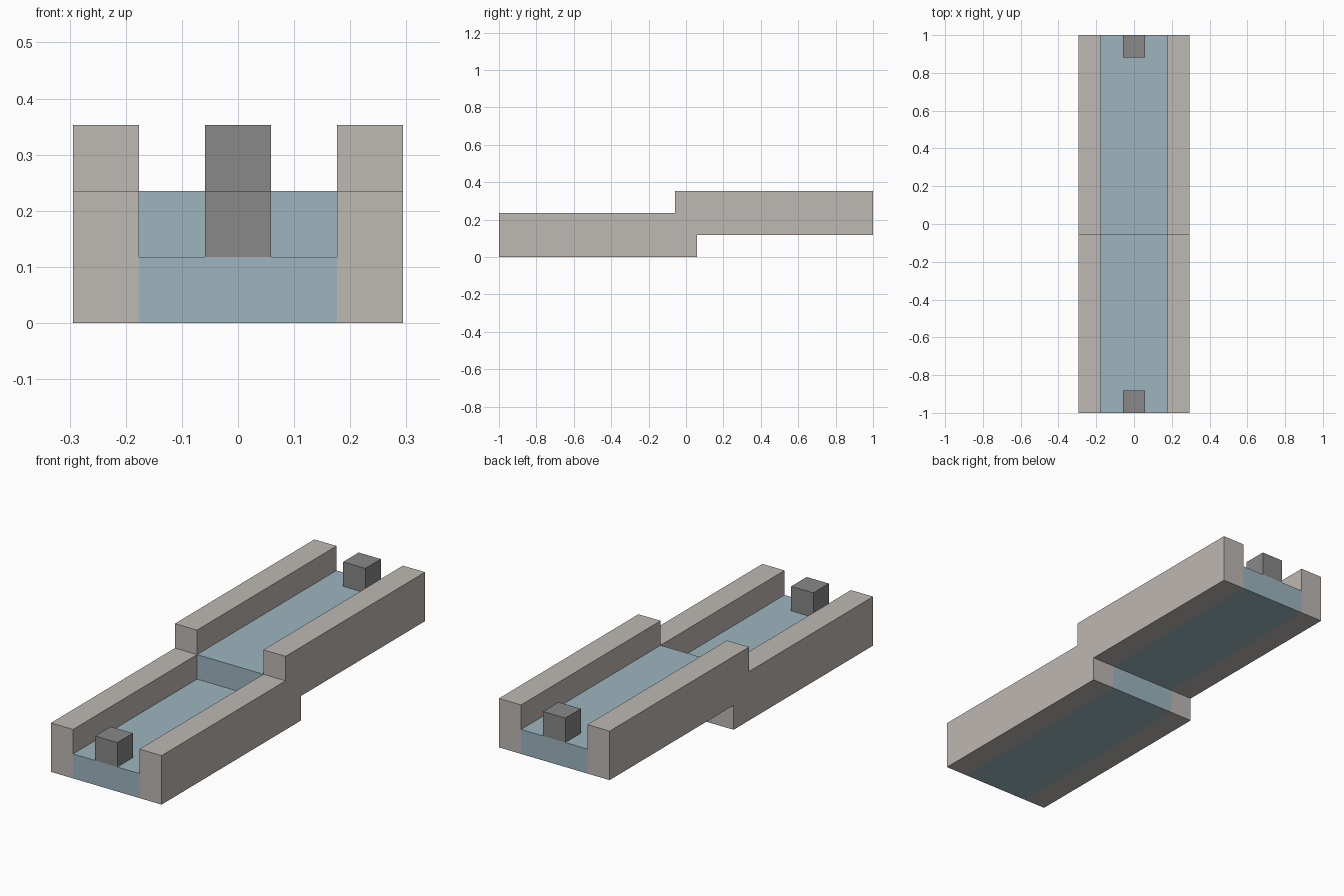
import bpy
import bmesh

cube = bpy.data.objects.get("Cube")
if cube:
    bpy.data.objects.remove(cube, do_unlink=True)

U = 2 / 17      # one building unit
H = U / 2       # half of the overlap between the two levels


def material(name, r, g, b):
    mat = bpy.data.materials.new(name)
    mat.use_nodes = True
    mat.diffuse_color = (r, g, b, 1)
    mat.node_tree.nodes["Principled BSDF"].inputs["Base Color"].default_value = (r, g, b, 1)
    return mat


stone = material("warm grey stone", 0.515, 0.479, 0.451)
water = material("pale blue water", 0.337, 0.462, 0.521)
iron = material("dark grey", 0.246, 0.246, 0.246)


def extrude_side(name, profile, x0, x1, mat):
    """Extrude a (y, z) side profile from x0 to x1."""
    bm = bmesh.new()
    face = bm.faces.new([bm.verts.new((x0, y, z)) for y, z in profile])
    result = bmesh.ops.extrude_face_region(bm, geom=[face])
    moved = [v for v in result["geom"] if isinstance(v, bmesh.types.BMVert)]
    bmesh.ops.translate(bm, verts=moved, vec=(x1 - x0, 0, 0))
    bmesh.ops.recalc_face_normals(bm, faces=bm.faces)
    mesh = bpy.data.meshes.new(name)
    bm.to_mesh(mesh)
    bm.free()
    mesh.materials.append(mat)
    obj = bpy.data.objects.new(name, mesh)
    bpy.context.collection.objects.link(obj)
    return obj


def stepped(height):
    """Side profile of a low front run stepping up one unit to the back run."""
    return [(-1, 0), (H, 0), (H, U), (1, U),
            (1, U + height), (-H, U + height), (-H, height), (-1, height)]


def box(y0, z0):
    return [(y0, z0), (y0 + U, z0), (y0 + U, z0 + U), (y0, z0 + U)]


# Channel floor and the two side walls
extrude_side("channel_floor", stepped(U), -1.5 * U, 1.5 * U, water)
extrude_side("left_wall", stepped(2 * U), 1.5 * U, 2.5 * U, stone)
extrude_side("right_wall", stepped(2 * U), -2.5 * U, -1.5 * U, stone)

# Small blocks standing at both ends of the channel
extrude_side("front_block", box(-1, U), -H, H, iron)
extrude_side("back_block", box(1 - U, 2 * U), -H, H, iron)
